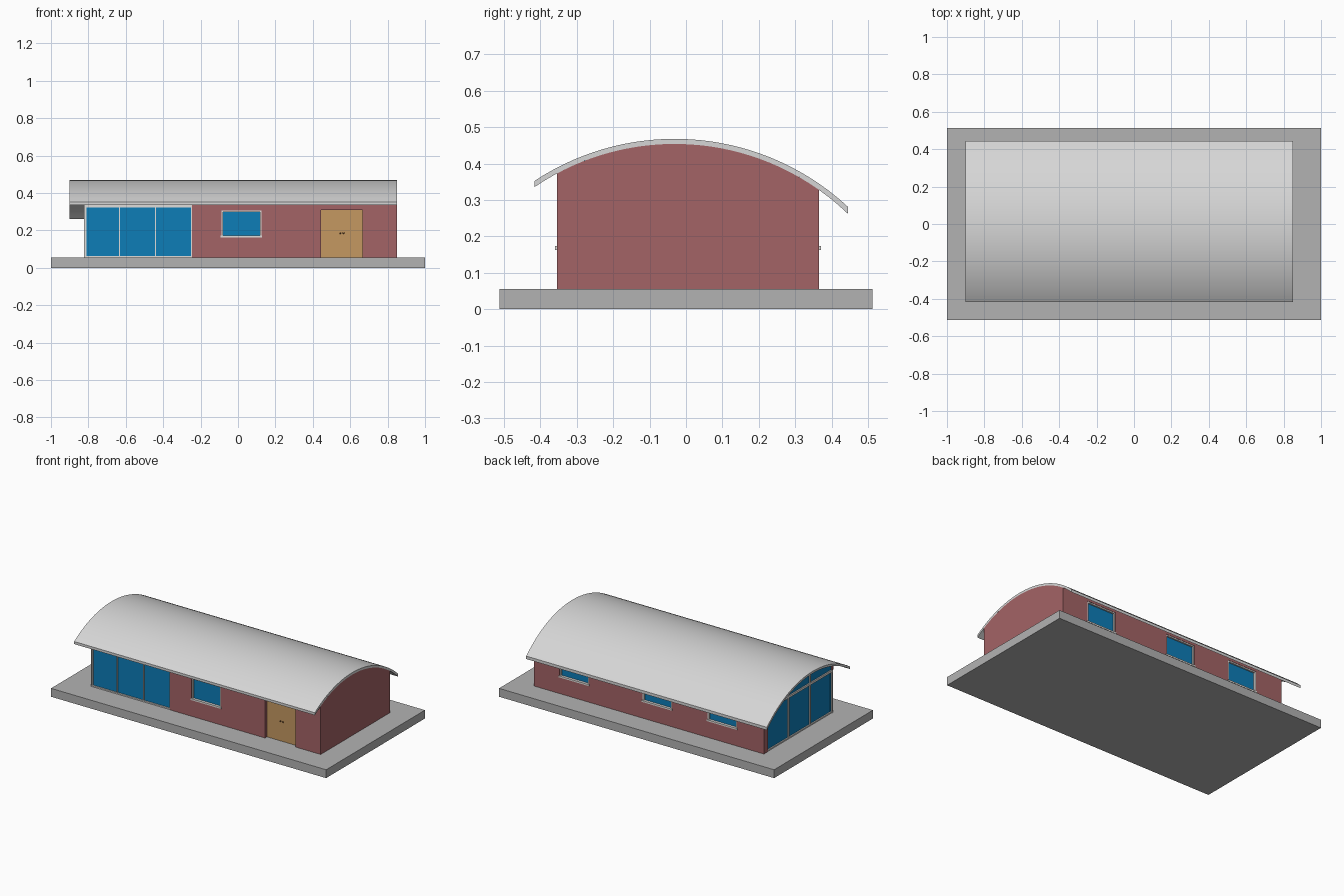
import bpy, bmesh, math
from mathutils import Vector

if "Cube" in bpy.data.objects:
    bpy.data.objects.remove(bpy.data.objects["Cube"], do_unlink=True)


def material(name, srgb):
    col = [c / 12.92 if c <= 0.04 else ((c + 0.055) / 1.055) ** 2.4 for c in srgb] + [1.0]
    m = bpy.data.materials.new(name)
    m.use_nodes = True
    m.diffuse_color = col
    bsdf = m.node_tree.nodes["Principled BSDF"]
    bsdf.inputs["Base Color"].default_value = col
    bsdf.inputs["Roughness"].default_value = 0.8
    return m


CONCRETE = material("concrete grey", (0.70, 0.70, 0.70))
ROOF = material("roof light grey", (0.84, 0.84, 0.84))
BRICK = material("brick red", (0.64, 0.39, 0.40))
GLASS = material("glass blue", (0.05, 0.49, 0.72))
FRAME = material("frame white", (0.88, 0.87, 0.86))
WOOD = material("door wood", (0.77, 0.60, 0.38))
BROWN = material("handle brown", (0.42, 0.28, 0.16))


def finish(name, bm, mat):
    bmesh.ops.recalc_face_normals(bm, faces=bm.faces)
    mesh = bpy.data.meshes.new(name)
    bm.to_mesh(mesh)
    bm.free()
    mesh.materials.append(mat)
    ob = bpy.data.objects.new(name, mesh)
    bpy.context.scene.collection.objects.link(ob)
    return ob


def box(name, xs, ys, zs, mat):
    bm = bmesh.new()
    bmesh.ops.create_cube(bm, size=1)
    for v in bm.verts:
        v.co = Vector([(r[0] + r[1]) / 2 + c * (r[1] - r[0]) for c, r in zip(v.co, (xs, ys, zs))])
    return finish(name, bm, mat)


def prism(name, profile, x0, x1, mat):
    """Extrude a (y, z) outline along x."""
    bm = bmesh.new()
    face = bm.faces.new([bm.verts.new((x0, y, z)) for y, z in profile])
    ext = bmesh.ops.extrude_face_region(bm, geom=[face])["geom"]
    for v in ext:
        if isinstance(v, bmesh.types.BMVert):
            v.co.x = x1
    return finish(name, bm, mat)


# Shared arc of the vaulted roof
R_OUT, R_IN, ARC_Y, ARC_Z = 0.70, 0.686, -0.031, -0.232


def arc(radius, y0, y1, n=32):
    ys = [y0 + (y1 - y0) * i / n for i in range(n + 1)]
    return [(y, ARC_Z + math.sqrt(radius ** 2 - (y - ARC_Y) ** 2)) for y in ys]


def arched(name, y0, y1, base, x0, x1, mat, n=32):
    return prism(name, [(y0, base), (y1, base)] + arc(R_IN, y1, y0, n), x0, x1, mat)


FLOOR, FRONT, BACK, WEST, EAST = 0.055, -0.355, 0.366, -0.823, 0.85
HEAD = 0.335

# Slab and roof
box("base_slab", (-1, 1), (-0.513, 0.513), (0, FLOOR), CONCRETE)
roof = prism("vaulted_roof", arc(R_OUT, -0.416, 0.445) + arc(R_IN, 0.445, -0.416), -0.9, EAST, ROOF)
bpy.context.view_layer.objects.active = roof
roof.select_set(True)
bpy.ops.object.shade_smooth_by_angle(angle=math.radians(30))
roof.select_set(False)

# Walls
walls = arched("brick_walls", FRONT, BACK, FLOOR, -0.79, EAST, BRICK)
arched("corner_wall", 0.325, BACK, FLOOR, WEST, -0.79, BRICK, 4)


def cut(xs, ys, zs):
    cutter = box("cutter", xs, ys, zs, BRICK)
    mod = walls.modifiers.new("opening", "BOOLEAN")
    mod.operation, mod.solver, mod.object = "DIFFERENCE", "EXACT", cutter
    bpy.context.view_layer.objects.active = walls
    bpy.ops.object.modifier_apply(modifier=mod.name)
    bpy.data.objects.remove(cutter, do_unlink=True)


def window(name, cx, wall_y, side):
    """Recessed window with frame and sill; side is the outward y direction."""
    x0, x1, z0, z1, t = cx - 0.107, cx + 0.107, 0.165, 0.307, 0.008

    def depth(a, b):
        return tuple(sorted((wall_y + side * a, wall_y + side * b)))

    cut((x0, x1), depth(-0.02, 0.02), (z0, z1))
    box(name + "_glass", (x0, x1), depth(-0.022, -0.012), (z0, z1), GLASS)
    for part, xs, zs in (("left", (x0, x0 + t), (z0, z1)), ("right", (x1 - t, x1), (z0, z1)),
                         ("top", (x0, x1), (z1 - t, z1))):
        box(f"{name}_frame_{part}", xs, depth(-0.014, -0.002), zs, FRAME)
    box(name + "_sill", (x0 - 0.004, x1 + 0.004), depth(-0.014, 0.005), (z0 - 0.002, z0 + t), FRAME)


window("front_window", 0.018, FRONT, -1)
for i, cx in enumerate((0.556, -0.047, -0.52)):
    window(f"back_window_{i + 1}", cx, BACK, 1)

# Double entrance door
cut((0.445, 0.665), (-0.4, FRONT + 0.025), (FLOOR - 0.01, 0.31))
for side, xs in (("left", (0.445, 0.555)), ("right", (0.555, 0.665))):
    box(f"door_leaf_{side}", xs, (FRONT + 0.02, FRONT + 0.03), (FLOOR, 0.31), WOOD)
for side, x in (("left", 0.546), ("right", 0.564)):
    bm = bmesh.new()
    bmesh.ops.create_uvsphere(bm, u_segments=10, v_segments=6, radius=0.005)
    bmesh.ops.translate(bm, verts=bm.verts, vec=(x, FRONT + 0.016, 0.185))
    finish(f"door_handle_{side}", bm, BROWN)

# Front glazing of three panes
cut((-0.9, -0.246), (-0.4, FRONT + 0.014), (FLOOR - 0.01, HEAD))
box("front_glazing", (-0.815, -0.246), (FRONT + 0.01, FRONT + 0.02), (FLOOR, HEAD), GLASS)
FY = (FRONT + 0.002, FRONT + 0.014)
for i, x in enumerate((-0.82, -0.634, -0.441, -0.249)):
    box(f"front_mullion_{i + 1}", (x - 0.003, x + 0.003), FY, (FLOOR, HEAD), FRAME)
box("front_head_rail", (WEST, -0.246), FY, (0.321, HEAD), FRAME)
box("front_bottom_rail", (WEST, -0.246), FY, (FLOOR, FLOOR + 0.008), FRAME)
arched("front_lintel_end", FRONT, FRONT + 0.012, HEAD, WEST, -0.79, BRICK, 2)

# End glazing with arched transom
arched("end_glazing", FRONT + 0.012, 0.325, FLOOR, -0.813, -0.79, GLASS)
for i, y in enumerate((-0.348, -0.12, 0.103, 0.322)):
    arched(f"end_mullion_{i + 1}", y - 0.003, y + 0.003, FLOOR, WEST + 0.002, -0.81, FRAME, 2)
EX = (WEST + 0.002, -0.81)
box("end_head_rail", EX, (-0.35, 0.325), (0.321, HEAD), FRAME)
box("end_bottom_rail", EX, (-0.35, 0.325), (FLOOR, FLOOR + 0.008), FRAME)
